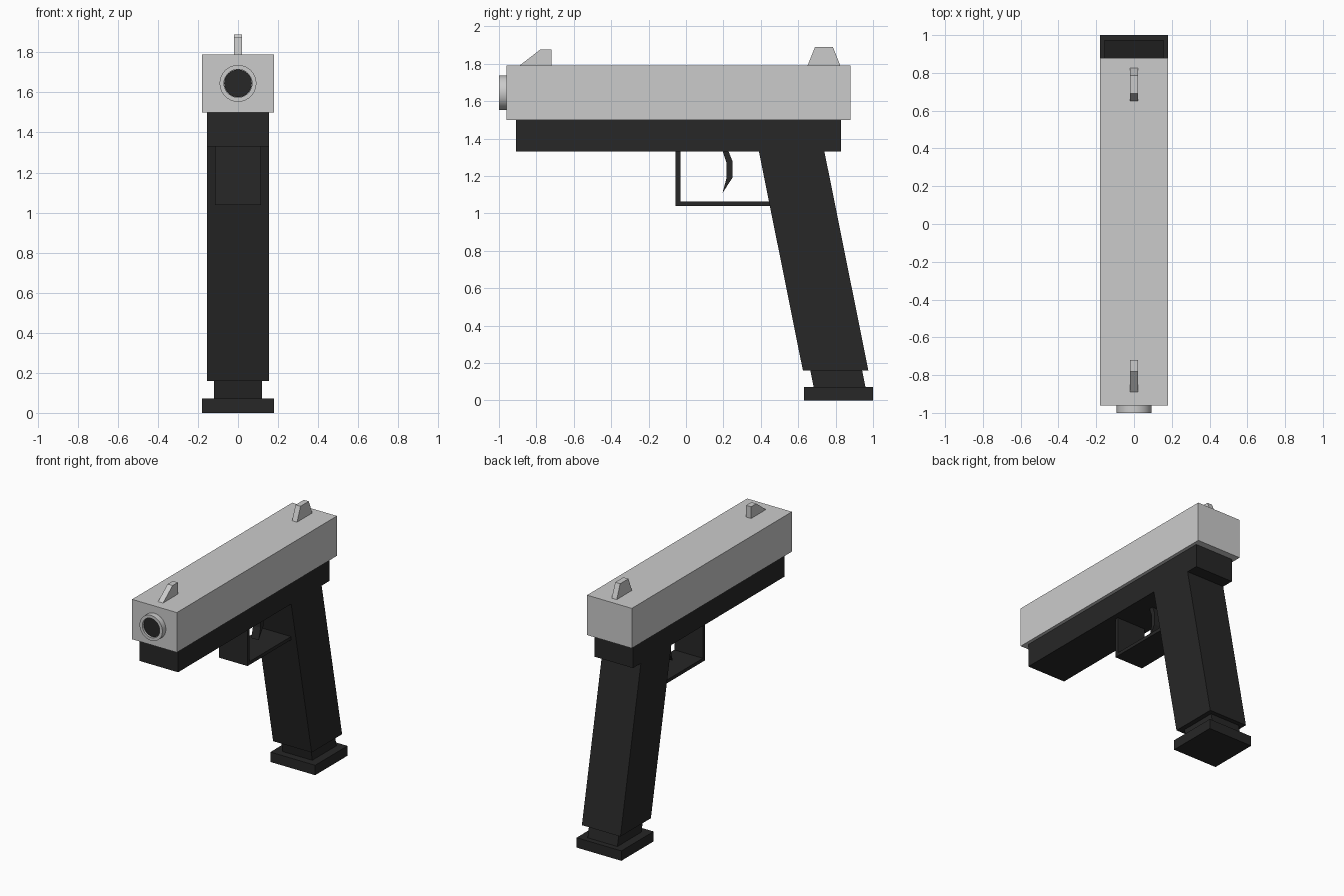
import bpy, bmesh, math

if "Cube" in bpy.data.objects:
    bpy.data.objects.remove(bpy.data.objects["Cube"])

black = bpy.data.materials.new("black")
black.diffuse_color = (0.02, 0.02, 0.02, 1)
black.use_nodes = True
black.node_tree.nodes["Principled BSDF"].inputs["Base Color"].default_value = black.diffuse_color


def finish(bm, name, mat=None):
    bmesh.ops.recalc_face_normals(bm, faces=bm.faces)
    me = bpy.data.meshes.new(name)
    bm.to_mesh(me)
    bm.free()
    ob = bpy.data.objects.new(name, me)
    bpy.context.collection.objects.link(ob)
    if mat:
        me.materials.append(mat)
    return ob


def extrude(name, half, pts, mat=None):
    """Side profile of (y, z) points, extruded from -half to +half in x."""
    bm = bmesh.new()
    face = bm.faces.new([bm.verts.new((-half, y, z)) for y, z in pts])
    new = bmesh.ops.extrude_face_region(bm, geom=[face])["geom"]
    bmesh.ops.translate(bm, vec=(2 * half, 0, 0),
                        verts=[g for g in new if isinstance(g, bmesh.types.BMVert)])
    return finish(bm, name, mat)


def box(name, half, y0, y1, z0, z1, mat=None):
    return extrude(name, half, [(y0, z0), (y1, z0), (y1, z1), (y0, z1)], mat)


def lathe(name, profile, mat=None, z=1.645, n=32):
    """Revolve (radius, y) points about the barrel axis."""
    bm = bmesh.new()
    rings = [[bm.verts.new((r * math.cos(2 * math.pi * i / n), y,
                            z + r * math.sin(2 * math.pi * i / n)))
              for i in range(n)] for r, y in profile]
    for a, b in zip(rings, rings[1:]):
        for i in range(n):
            j = (i + 1) % n
            bm.faces.new((a[i], a[j], b[j], b[i]))
    bm.faces.new(rings[-1])
    ob = finish(bm, name, mat)
    bpy.context.view_layer.objects.active = ob
    ob.select_set(True)
    bpy.ops.object.shade_smooth_by_angle(angle=math.radians(30))
    ob.select_set(False)
    return ob


# Upper body and lower frame
box("slide", 0.18, -0.96, 0.88, 1.5, 1.79)
box("frame", 0.155, -0.91, 0.83, 1.33, 1.5, black)

# Barrel end with dark bore
lathe("barrel", [(0.092, -0.96), (0.092, -1.0), (0.07, -1.0), (0.07, -0.975)])
lathe("bore", [(0.069, -0.97), (0.069, -0.985)], black)

# Sights
extrude("front_sight", 0.02, [(-0.89, 1.79), (-0.78, 1.875), (-0.72, 1.875), (-0.72, 1.79)])
extrude("rear_sight", 0.02, [(0.65, 1.79), (0.69, 1.89), (0.785, 1.89), (0.825, 1.79)])

# Slanted grip, neck and base plate
extrude("grip", 0.155, [(0.39, 1.33), (0.74, 1.33), (0.975, 0.16), (0.625, 0.16)], black)
extrude("grip_neck", 0.12, [(0.665, 0.16), (0.942, 0.16), (0.96, 0.07), (0.683, 0.07)], black)
box("base_plate", 0.18, 0.63, 1.0, 0.0, 0.072, black)

# Guard strip and curved lever
extrude("trigger_guard", 0.115, [(-0.055, 1.33), (-0.055, 1.038), (0.46, 1.038),
                                 (0.46, 1.062), (-0.03, 1.062), (-0.03, 1.33)], black)
extrude("trigger", 0.03, [(0.197, 1.33), (0.217, 1.27), (0.217, 1.19), (0.195, 1.108),
                          (0.248, 1.19), (0.248, 1.28), (0.228, 1.33)], black)
